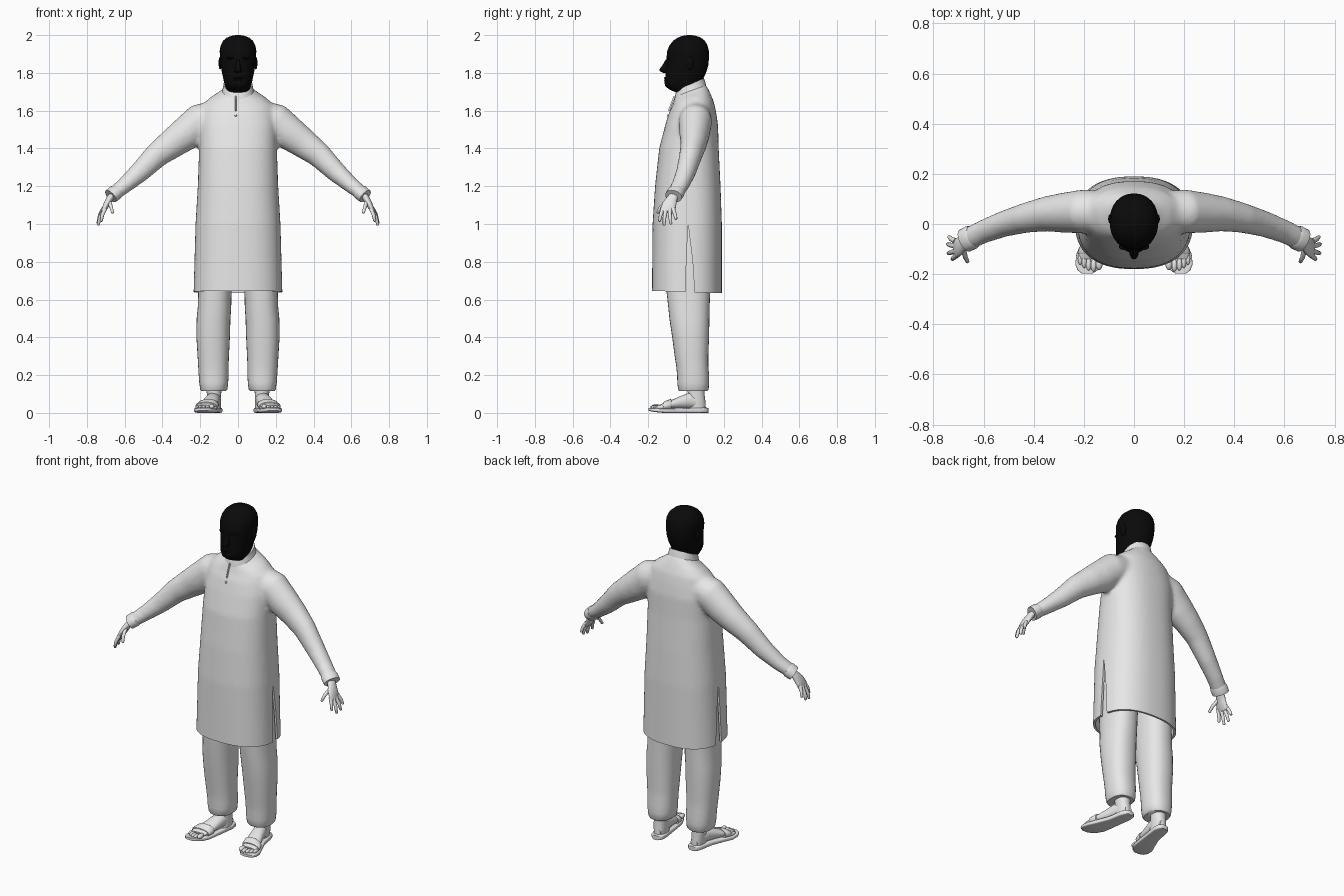
import bpy, bmesh, math
from mathutils import Vector, Matrix


def material(name, c):
    m = bpy.data.materials.new(name)
    m.diffuse_color = (c, c, c, 1)
    return m


CLOTH = material("light_grey", 0.8)
DARK = material("black", 0.003)


def loft(bm, rings, n=32):
    """Skin closed superellipse rings (centre, u, v, power) and cap both ends."""
    loops = []
    for c, u, v, p in rings:
        loop = []
        for i in range(n):
            a = 2 * math.pi * i / n
            ca, sa = math.cos(a), math.sin(a)
            x = math.copysign(abs(ca) ** (2 / p), ca)
            y = math.copysign(abs(sa) ** (2 / p), sa)
            loop.append(bm.verts.new(Vector(c) + Vector(u) * x + Vector(v) * y))
        loops.append(loop)
    for a, b in zip(loops, loops[1:]):
        for i in range(n):
            j = (i + 1) % n
            bm.faces.new((a[i], a[j], b[j], b[i]))
    bm.faces.new(loops[0][::-1])
    bm.faces.new(loops[-1])


def level(z, hw, yf, yb, cx=0, tilt=0, p=2.2):
    """Horizontal ring from half width and front/back limits."""
    ry = (yb - yf) / 2
    return ((cx, (yf + yb) / 2, z), (hw, 0, 0), (0, ry, ry * tilt), p)


def tube(bm, pts, ref=(0, 0, 1), n=24, p=2):
    """Tube through (point, radius across, radius along ref)."""
    rings = []
    for i, (c, ru, rv) in enumerate(pts):
        t = (Vector(pts[min(i + 1, len(pts) - 1)][0]) - Vector(pts[max(i - 1, 0)][0])).normalized()
        v = (Vector(ref) - t * t.dot(Vector(ref))).normalized()
        rings.append((c, v.cross(t) * ru, v * rv, p))
    loft(bm, rings, n)


def ball(bm, c, r):
    bmesh.ops.create_uvsphere(bm, u_segments=16, v_segments=10, radius=1,
                              matrix=Matrix.Translation(c) @ Matrix.Diagonal((*r, 1)))


def finish(name, bm, mat=CLOTH, mirror=False, mods=(), angle=45):
    bmesh.ops.recalc_face_normals(bm, faces=bm.faces)
    me = bpy.data.meshes.new(name)
    bm.to_mesh(me)
    bm.free()
    me.materials.append(mat)
    ob = bpy.data.objects.new(name, me)
    bpy.context.collection.objects.link(ob)
    if mirror:
        ob.modifiers.new("mirror", 'MIRROR').use_mirror_merge = False
    for kind, props in mods:
        m = ob.modifiers.new(kind.lower(), kind)
        for k, val in props.items():
            setattr(m, k, val)
    bpy.ops.object.select_all(action='DESELECT')
    ob.select_set(True)
    bpy.context.view_layer.objects.active = ob
    if mods:
        bpy.ops.object.convert(target='MESH')
    bpy.ops.object.shade_smooth_by_angle(angle=math.radians(angle))
    return ob


# Tunic cutters: sloping hem, hollow skirt, side slits
skirt = [(0.5, .24, -.18, .19), (.65, .235, -.18, .19), (1.0, .225, -.177, .19)]
bm = bmesh.new()
bmesh.ops.create_cube(bm, size=1, matrix=Matrix.Translation((0, 0, .44))
                      @ Matrix.Rotation(-.035, 4, 'X') @ Matrix.Diagonal((1, 1, .4, 1)))
hem_cutter = finish("hem_cutter", bm)
bm = bmesh.new()
loft(bm, [level(z - .03, w - .012, f + .012, b - .012, p=2.4) for z, w, f, b in skirt]
     + [level(1.04, .21, -.163, .176, p=2.4)], 48)
hollow_cutter = finish("hollow_cutter", bm)
bm = bmesh.new()
ends = [[bm.verts.new((x, y, z)) for y, z in ((-.006, .58), (.049, .58), (.035, .8), (.011, 1.0), (.002, .8))]
        for x in (-.5, .5)]
bm.faces.new(ends[0])
bm.faces.new(ends[1])
for i in range(5):
    j = (i + 1) % 5
    bm.faces.new((ends[0][i], ends[0][j], ends[1][j], ends[1][i]))
slit_cutter = finish("slit_cutter", bm)
cutters = [hem_cutter, hollow_cutter, slit_cutter]
for c in cutters:
    c.hide_render = True

# Tunic: body and sleeves blended into one skin
bm = bmesh.new()
loft(bm, [level(*s, p=2.4) for s in skirt] + [
    level(1.2, .213, -.164, .183, p=2.4), level(1.4, .206, -.142, .173, p=2.4),
    level(1.52, .206, -.111, .17, p=2.4), level(1.59, .2, -.09, .16),
    level(1.635, .185, -.073, .148, tilt=.1), level(1.67, .145, -.064, .13, tilt=.2),
    level(1.695, .1, -.058, .115, tilt=.3), level(1.715, .072, -.05, .1, tilt=.4)], 48)
for s in (1, -1):
    tube(bm, [((s * x, y, z), a, b) for x, y, z, a, b in (
        (.10, .05, 1.58, .08, .08), (.20, .05, 1.543, .088, .096), (.28, .045, 1.475, .08, .09),
        (.35, .04, 1.425, .07, .079), (.43, .025, 1.365, .06, .067), (.52, .0, 1.275, .052, .055),
        (.60, -.03, 1.205, .047, .043), (.668, -.063, 1.152, .044, .036))])
finish("tunic", bm, mods=[
    ('REMESH', dict(mode='VOXEL', voxel_size=.011)),
    ('SMOOTH', dict(factor=.5, iterations=8))] + [
    ('BOOLEAN', dict(operation='DIFFERENCE', solver='EXACT', object=c)) for c in cutters])
for c in cutters:
    bpy.data.objects.remove(c)

# Standing collar, button placket and button
bm = bmesh.new()
loft(bm, [level(1.69, .088, -.062, .108, tilt=.42), level(1.715, .08, -.058, .102, tilt=.45),
          level(1.74, .077, -.05, .095, tilt=.45), level(1.738, .068, -.042, .086, tilt=.45)])
finish("collar", bm)
bm = bmesh.new()
tube(bm, [((-.012, -.06, 1.675), .004, .005), ((-.012, -.075, 1.64), .004, .005),
          ((-.012, -.09, 1.60), .004, .005)], ref=(0, 1, 0), n=8)
ball(bm, (-.012, -.096, 1.575), (.006, .006, .006))
finish("placket", bm)

# Sleeve cuffs
bm = bmesh.new()
tube(bm, [((.640, -.049, 1.174), .045, .036), ((.650, -.054, 1.166), .049, .041),
          ((.674, -.066, 1.147), .048, .039)])
finish("cuff", bm, mirror=True)

# Hands: palm, four fingers, thumb
bm = bmesh.new()
tube(bm, [((.65, -.055, 1.165), .02, .026), ((.677, -.072, 1.138), .018, .027),
          ((.695, -.088, 1.105), .017, .037), ((.710, -.096, 1.075), .013, .04),
          ((.715, -.098, 1.062), .008, .034)], ref=(0, 1, 0))
for base, mid, tip in (
        ((.703, -.122, 1.082), (.718, -.134, 1.048), (.724, -.14, 1.016)),
        ((.710, -.107, 1.075), (.731, -.114, 1.034), (.740, -.116, .996)),
        ((.713, -.087, 1.075), (.734, -.084, 1.036), (.742, -.080, 1.002)),
        ((.712, -.069, 1.082), (.730, -.059, 1.052), (.737, -.052, 1.026)),
        ((.682, -.095, 1.118), (.672, -.134, 1.09), (.664, -.150, 1.06))):
    end = Vector(tip) + (Vector(tip) - Vector(mid)) * .12
    tube(bm, [(base, .011, .011), (mid, .0095, .0095), (tip, .0075, .0075), (end, .003, .003)],
         ref=(0, 1, 0), n=12)
finish("hand", bm, mirror=True)

# Trousers: loose legs gathered at the ankle
bm = bmesh.new()
loft(bm, [level(z, (xo - xi) / 2, f, b, (xo + xi) / 2, p=2.3) for z, xi, xo, f, b in (
    (.115, .066, .194, -.036, .113), (.125, .056, .2, -.042, .12), (.16, .052, .205, -.046, .122),
    (.2, .05, .208, -.047, .122), (.25, .05, .211, -.052, .118), (.3, .048, .214, -.06, .118),
    (.4, .043, .22, -.073, .122), (.5, .04, .219, -.088, .124), (.56, .036, .213, -.094, .125),
    (.65, .034, .21, -.104, .128), (.8, .02, .205, -.115, .135), (1.06, .005, .18, -.12, .14))])
finish("trouser_leg", bm, mirror=True)


def along(y, cx, hw, z0, z1, p=2.2):
    """Upright ring for shapes running heel to toe."""
    return ((cx, y, (z0 + z1) / 2), (hw, 0, 0), (0, 0, (z1 - z0) / 2), p)


# Sandal soles
bm = bmesh.new()
loft(bm, [along(y, cx, hw, z0, z1, 5) for y, cx, hw, z0, z1 in (
    (.118, .122, .018, 0, .026), (.105, .122, .034, 0, .028), (.07, .125, .042, 0, .028),
    (.0, .136, .043, 0, .026), (-.07, .155, .053, 0, .025), (-.12, .17, .06, 0, .024),
    (-.16, .18, .054, .004, .026), (-.185, .185, .04, .008, .027), (-.198, .187, .02, .012, .027))])
finish("sandal_sole", bm, mirror=True)

# Feet: ankle, instep and toes
bm = bmesh.new()
loft(bm, [level(.16, .042, .005, .1, .128), level(.1, .038, .01, .098, .127),
          level(.06, .037, .01, .103, .126), level(.024, .034, .0, .105, .125)], 24)
loft(bm, [along(*s) for s in (
    (.1, .123, .022, .022, .06), (.07, .125, .034, .022, .09), (.02, .132, .038, .022, .108),
    (-.03, .144, .042, .022, .088), (-.08, .157, .048, .022, .067), (-.12, .168, .05, .022, .052),
    (-.14, .173, .044, .022, .042))], 24)
for x, y, r in ((.139, -.158, .014), (.161, -.164, .011), (.181, -.16, .0105),
                (.199, -.15, .010), (.215, -.137, .0095)):
    ball(bm, (x, y, .022 + r * .8), (r, .026, r))
finish("foot", bm, mirror=True)

# Sandal straps
bm = bmesh.new()
loft(bm, [along(*s) for s in (
    (-.078, .157, .054, .012, .071), (-.082, .158, .056, .012, .073),
    (-.115, .167, .058, .012, .061), (-.12, .168, .055, .012, .057))], 24)
finish("sandal_strap", bm, mirror=True)

# Head and neck
bm = bmesh.new()
loft(bm, [level(*s) for s in (
    (1.66, .055, -.035, .08), (1.695, .056, -.05, .082), (1.712, .062, -.088, .083),
    (1.73, .068, -.11, .085), (1.75, .074, -.115, .086), (1.775, .079, -.11, .094),
    (1.80, .085, -.108, .106), (1.84, .091, -.103, .118), (1.88, .095, -.103, .122),
    (1.915, .097, -.1, .121), (1.945, .092, -.088, .114), (1.97, .079, -.068, .1),
    (1.986, .06, -.045, .08), (1.996, .036, -.018, .054), (2.0, .012, .006, .03))])
finish("head", bm, DARK, angle=60)

# Nose, lips and brow
bm = bmesh.new()
loft(bm, [level(*s) for s in ((1.87, .008, -.108, -.08), (1.845, .012, -.122, -.08),
                              (1.818, .018, -.141, -.08), (1.808, .019, -.138, -.08),
                              (1.80, .014, -.12, -.08))], 16)
ball(bm, (0, -.102, 1.773), (.028, .016, .006))
ball(bm, (0, -.1, 1.762), (.025, .016, .006))
for s in (1, -1):
    ball(bm, (s * .035, -.09, 1.878), (.026, .014, .007))
finish("face_features", bm, DARK)

# Ears
bm = bmesh.new()
ball(bm, (.094, .02, 1.852), (.009, .02, .034))
finish("ear", bm, DARK, mirror=True)
